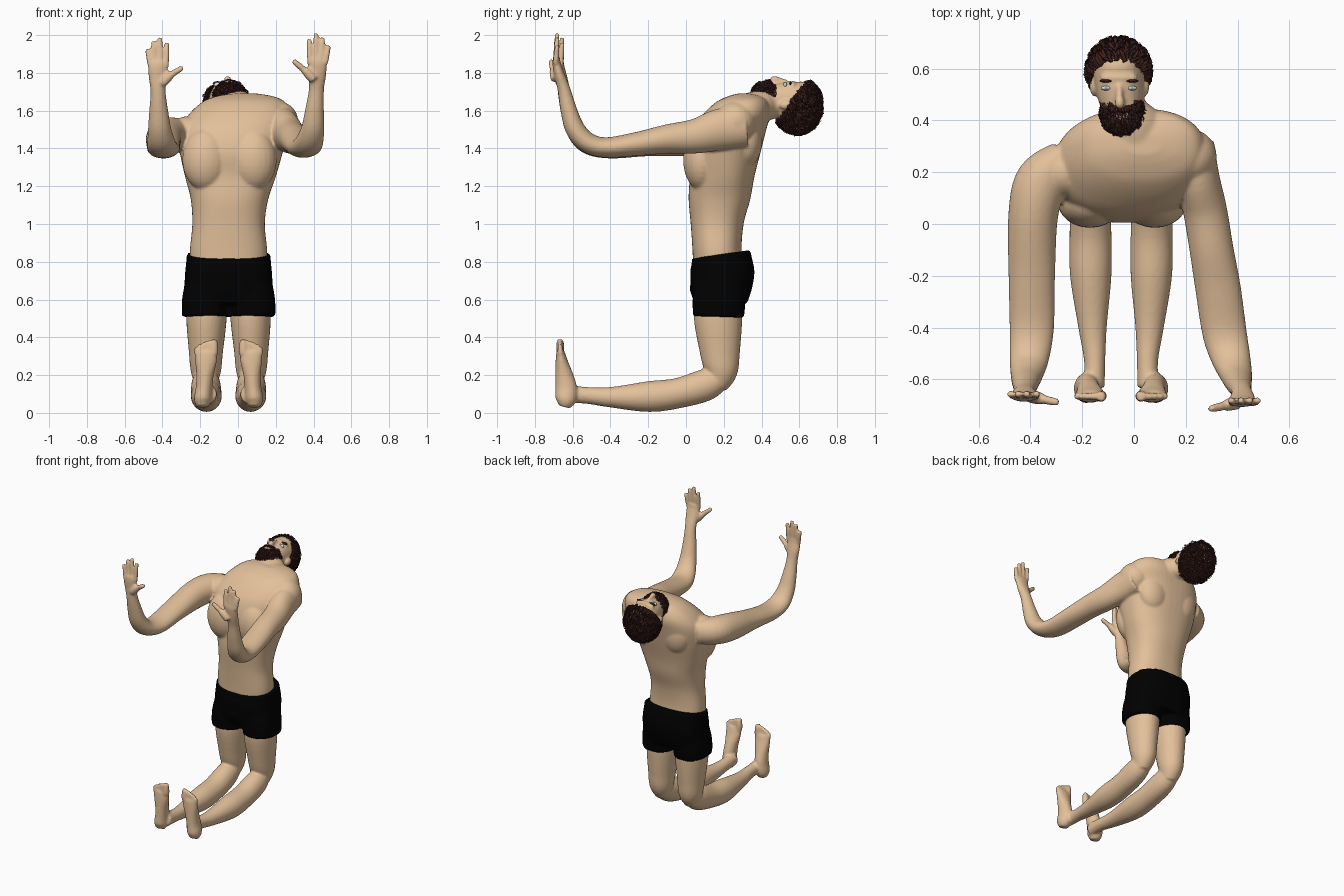
import bpy, bmesh, math, random
from mathutils import Vector, Matrix

random.seed(4)
X, Y = Vector((1, 0, 0)), Vector((0, 1, 0))
MID = -0.05  # mirror plane of the hips and legs


def material(name, rgb):
    m = bpy.data.materials.new(name)
    m.diffuse_color = (*rgb, 1)
    return m


SKIN = material("skin", (0.77, 0.53, 0.325))
DARK = material("hair", (0.05, 0.016, 0.014))
BLACK = material("cloth", (0, 0, 0))
WHITE = material("eye_white", (0.75, 0.78, 0.8))
BLUE = material("iris", (0.3, 0.42, 0.5))
LIP = material("lip", (0.6, 0.36, 0.26))


def catmull(pts, t):
    i = min(int(t), len(pts) - 2)
    f = t - i
    p0, p1, p2, p3 = (pts[min(max(k, 0), len(pts) - 1)] for k in (i - 1, i, i + 1, i + 2))
    return [0.5 * (2 * b + (c - a) * f + (2 * a - 5 * b + 4 * c - d) * f * f
                   + (3 * b - a - 3 * c + d) * f ** 3) for a, b, c, d in zip(p0, p1, p2, p3)]


def loft(bm, pts, ref=X, power=2.0, n=28, steps=5, flat=False):
    """Tube through (x, y, z, half width, half thickness) sections; flat keeps rings level."""
    total = (len(pts) - 1) * steps
    secs = [catmull(pts, i / steps) for i in range(total + 1)]
    rings = []
    for i, s in enumerate(secs):
        a, b = secs[max(i - 1, 0)], secs[min(i + 1, total)]
        t = Vector((0, 0, 1)) if flat else (Vector(b[:3]) - Vector(a[:3])).normalized()
        side = (ref - t * ref.dot(t)).normalized()
        up = side.cross(t)
        ring = []
        for k in range(n):
            c, d = math.cos(math.tau * k / n), math.sin(math.tau * k / n)
            c = math.copysign(abs(c) ** (2 / power), c)
            d = math.copysign(abs(d) ** (2 / power), d)
            ring.append(bm.verts.new(Vector(s[:3]) + side * c * s[3] + up * d * s[4]))
        rings.append(ring)
    for r, q in zip(rings, rings[1:]):
        for k in range(n):
            bm.faces.new((r[k], r[(k + 1) % n], q[(k + 1) % n], q[k]))
    bm.faces.new(rings[0])
    bm.faces.new(rings[-1])


def ball(bm, c, r):
    mat = Matrix.Translation(c) @ Matrix.Diagonal((*r, 1))
    return bmesh.ops.create_uvsphere(bm, u_segments=24, v_segments=16, radius=1, matrix=mat)


def finger(bm, a, b, r):
    m = [(p + q) / 2 for p, q in zip(a, b)]
    loft(bm, [(*a, r, r), (*m, r, r), (*b, r * 0.8, r * 0.8)], ref=Y, n=12, steps=3)


def finish(bm, name, mat, voxel=0, smooth=3):
    bmesh.ops.recalc_face_normals(bm, faces=bm.faces)
    me = bpy.data.meshes.new(name)
    bm.to_mesh(me)
    bm.free()
    me.materials.append(mat)
    for p in me.polygons:
        p.use_smooth = True
    ob = bpy.data.objects.new(name, me)
    bpy.context.collection.objects.link(ob)
    if voxel:  # blend overlapping volumes into one skin
        r = ob.modifiers.new("blend", 'REMESH')
        r.mode, r.voxel_size, r.use_smooth_shade = 'VOXEL', voxel, True
        s = ob.modifiers.new("soften", 'SMOOTH')
        s.factor, s.iterations = 0.5, smooth
    return ob


def mirror(pts):
    return [(2 * MID - p[0], *p[1:]) for p in pts]


# --- body: torso up to the sloping shoulders, then the neck leaning back
body = bmesh.new()
loft(body, [(-.05, .18, .70, .20, .14), (-.05, .165, .85, .205, .13), (-.05, .165, 1.0, .192, .14),
            (-.045, .177, 1.13, .205, .163), (-.04, .19, 1.25, .24, .172), (-.035, .20, 1.38, .272, .195),
            (-.02, .23, 1.50, .285, .195), (.01, .268, 1.58, .27, .178), (.03, .297, 1.645, .22, .138),
            (.035, .31, 1.675, .155, .09), (.035, .31, 1.69, .07, .04)], power=2.35, n=48, flat=True)
loft(body, [(.01, .30, 1.60, .12, .085), (-.005, .38, 1.62, .115, .085), (-.03, .45, 1.635, .08, .08),
            (-.045, .53, 1.65, .07, .07)])
# chest muscles, shoulders, shoulder blades
for x in (-.17, .08):
    ball(body, (x, .085, 1.34), (.125, .1, .165))
ball(body, (.21, .26, 1.54), (.11, .11, .11))
ball(body, (-.27, .2, 1.47), (.095, .1, .1))
for x in (-.14, .1):
    ball(body, (x, .32, 1.45), (.12, .085, .15))

# head: chin to crown, face looking up
loft(body, [(-.045, .36, 1.68, .03, .03), (-.045, .40, 1.68, .06, .06), (-.05, .46, 1.665, .08, .083),
            (-.055, .52, 1.65, .092, .108), (-.06, .58, 1.63, .097, .128), (-.06, .64, 1.625, .09, .118),
            (-.06, .69, 1.62, .06, .08), (-.06, .71, 1.62, .02, .03)], power=2.2)
loft(body, [(-.057, .535, 1.75, .011, .012), (-.056, .495, 1.758, .014, .018),
            (-.055, .465, 1.762, .02, .022), (-.055, .457, 1.755, .014, .014)], n=16)
ball(body, (-.057, .565, 1.735), (.075, .02, .022))
for s in (-1, 1):
    ball(body, (-.056 + s * .1, .53, 1.63), (.015, .036, .024))

# arms reaching forward, forearms raised
loft(body, [(-.27, .27, 1.47, .06, .08), (-.355, .17, 1.47, .1, .095), (-.39, .03, 1.455, .096, .094),
            (-.395, -.2, 1.425, .09, .066), (-.395, -.4, 1.40, .086, .053), (-.405, -.52, 1.425, .076, .054),
            (-.415, -.585, 1.50, .062, .052), (-.42, -.62, 1.60, .05, .044), (-.423, -.645, 1.70, .04, .034),
            (-.425, -.655, 1.77, .047, .028), (-.425, -.665, 1.83, .052, .022), (-.425, -.665, 1.86, .05, .018)])
loft(body, [(.225, .31, 1.52, .085, .11), (.245, .18, 1.50, .085, .11), (.275, .05, 1.465, .085, .092),
            (.30, -.1, 1.45, .085, .077), (.325, -.25, 1.425, .088, .064), (.35, -.42, 1.405, .086, .054),
            (.375, -.52, 1.43, .076, .054), (.395, -.585, 1.50, .062, .052), (.405, -.62, 1.60, .05, .044),
            (.415, -.645, 1.71, .04, .034), (.42, -.67, 1.79, .047, .028), (.42, -.685, 1.85, .052, .022),
            (.42, -.685, 1.88, .05, .018)])
# hands: fingers up, thumbs inward
for s, cy, dz in ((-1, -.665, -.02), (1, -.69, 0)):
    cx = s * .422
    for off, tip, top in ((-.04, -.047, 1.98), (-.013, -.008, 2.008), (.014, .028, 1.988), (.039, .058, 1.945)):
        finger(body, (cx + s * off, cy, 1.85 + dz), (cx + s * tip, cy + .008, top + dz), .0155)
    finger(body, (cx - s * .02, cy, 1.765 + dz), (cx - s * .07, cy - .012, 1.815 + dz), .026)
    finger(body, (cx - s * .06, cy - .01, 1.805 + dz), (cx - s * .13, cy - .025, 1.865 + dz * 1.8), .017)

# legs: thigh, shin, foot and toes
thigh = [(-.165, .17, .62, .1, .12), (-.167, .17, .5, .107, .128), (-.17, .18, .32, .09, .106),
         (-.17, .185, .22, .08, .088), (-.17, .16, .14, .055, .058)]
shin = [(-.17, .22, .215, .05, .04), (-.17, .12, .155, .075, .083), (-.168, -.04, .105, .081, .08),
        (-.167, -.2, .086, .08, .081), (-.16, -.4, .083, .055, .054), (-.152, -.53, .093, .041, .044),
        (-.155, -.63, .1, .042, .05)]
foot = [(-.187, -.645, .032, .03, .03), (-.187, -.636, .07, .046, .055), (-.18, -.634, .13, .044, .057),
        (-.175, -.645, .2, .046, .047), (-.17, -.658, .27, .057, .033), (-.168, -.665, .325, .061, .022)]
toes = [(-.127, .388, .022), (-.156, .382, .0155), (-.179, .374, .0145), (-.2, .363, .014), (-.219, .348, .0135)]
for side in (list, mirror):
    for part in (thigh, shin, foot):
        loft(body, side(part))
    for x, top, r in toes:
        a, b = side([(x, -.665, .31), (x, -.667, top)])
        finger(body, a, b, r)
finish(body, "body", SKIN, 0.0084)

# --- shorts
shorts = bmesh.new()
loft(shorts, [(-.05, .185, .58, .225, .14), (-.05, .185, .64, .235, .157), (-.05, .192, .74, .23, .17),
              (-.05, .19, .80, .224, .161), (-.05, .185, .84, .222, .155)], power=2.5, n=48)
for side in (list, mirror):
    loft(shorts, side([(-.178, .172, .508, .12, .135), (-.176, .175, .6, .12, .14), (-.165, .18, .7, .11, .13)]),
         power=2.3)
ball(shorts, (MID, .095, .66), (.07, .075, .08))
finish(shorts, "shorts", BLACK, 0.011, 2)


# --- hair and beard: a cap covered in curved tufts
def tufts(name, c, r, count, keep, flow, length, lift):
    bm, c, flow = bmesh.new(), Vector(c), Vector(flow)
    cap = bmesh.ops.create_icosphere(bm, subdivisions=4, radius=1,
                                     matrix=Matrix.Translation(c) @ Matrix.Diagonal((*r, 1)))
    bmesh.ops.delete(bm, geom=[v for v in cap["verts"] if not keep(v.co)], context='VERTS')
    for i in range(count):
        z = 1 - 2 * (i + .5) / count
        a, q = i * 2.39996 + random.uniform(-.3, .3), math.sqrt(1 - z * z)
        u = Vector((q * math.cos(a), q * math.sin(a), z))
        p = c + Vector([u[k] * r[k] for k in range(3)])
        if not keep(p):
            continue
        nrm = Vector([u[k] / r[k] for k in range(3)]).normalized()
        jitter = Vector([random.uniform(-.7, .7) for _ in range(3)])
        d = flow + jitter
        d = (d - nrm * d.dot(nrm)).normalized()
        w, L = random.uniform(.006, .011), length * random.uniform(.6, 1.4)
        s = d.cross(nrm) * w
        base = p - nrm * .006
        mid = p + d * L * .5 + nrm * L * lift
        tip = bm.verts.new(p + d * L + nrm * L * lift * .5)
        lo = [bm.verts.new(base + k) for k in (s, nrm * w, -s)]
        hi = [bm.verts.new(mid + k * .8) for k in (s, nrm * w * .6, -s)]
        for k in range(3):
            j = (k + 1) % 3
            bm.faces.new((lo[k], lo[j], hi[j], hi[k]))
            bm.faces.new((hi[k], hi[j], tip))
    return finish(bm, name, DARK)


tufts("hair", (-.06, .588, 1.628), (.114, .122, .138), 1300,
      lambda p: p.y > .60 + (p.z - 1.72) * .8, (0, .5, -1), .052, .22)
tufts("beard", (-.045, .43, 1.67), (.08, .083, .084), 900,
      lambda p: p.y < min(.465 + (1.74 - p.z) * .7, .52)
      and not (abs(p.x + .05) < .027 and abs(p.y - .422) < .011 and p.z > 1.7), (0, -1, -.2), .028, .25)

# --- facial features
eyes, iris, brows, lips = (bmesh.new() for _ in range(4))
for s in (-1, 1):
    ball(eyes, (-.058 + s * .05, .525, 1.737), (.019, .009, .014))
    ball(iris, (-.058 + s * .05, .525, 1.746), (.008, .007, .0065))
    ball(brows, (-.058 + s * .05, .553, 1.745), (.026, .006, .011))
ball(lips, (-.05, .422, 1.746), (.03, .013, .013))
finish(eyes, "eyes", WHITE)
finish(iris, "irises", BLUE)
finish(brows, "eyebrows", DARK)
finish(lips, "lips", LIP)
